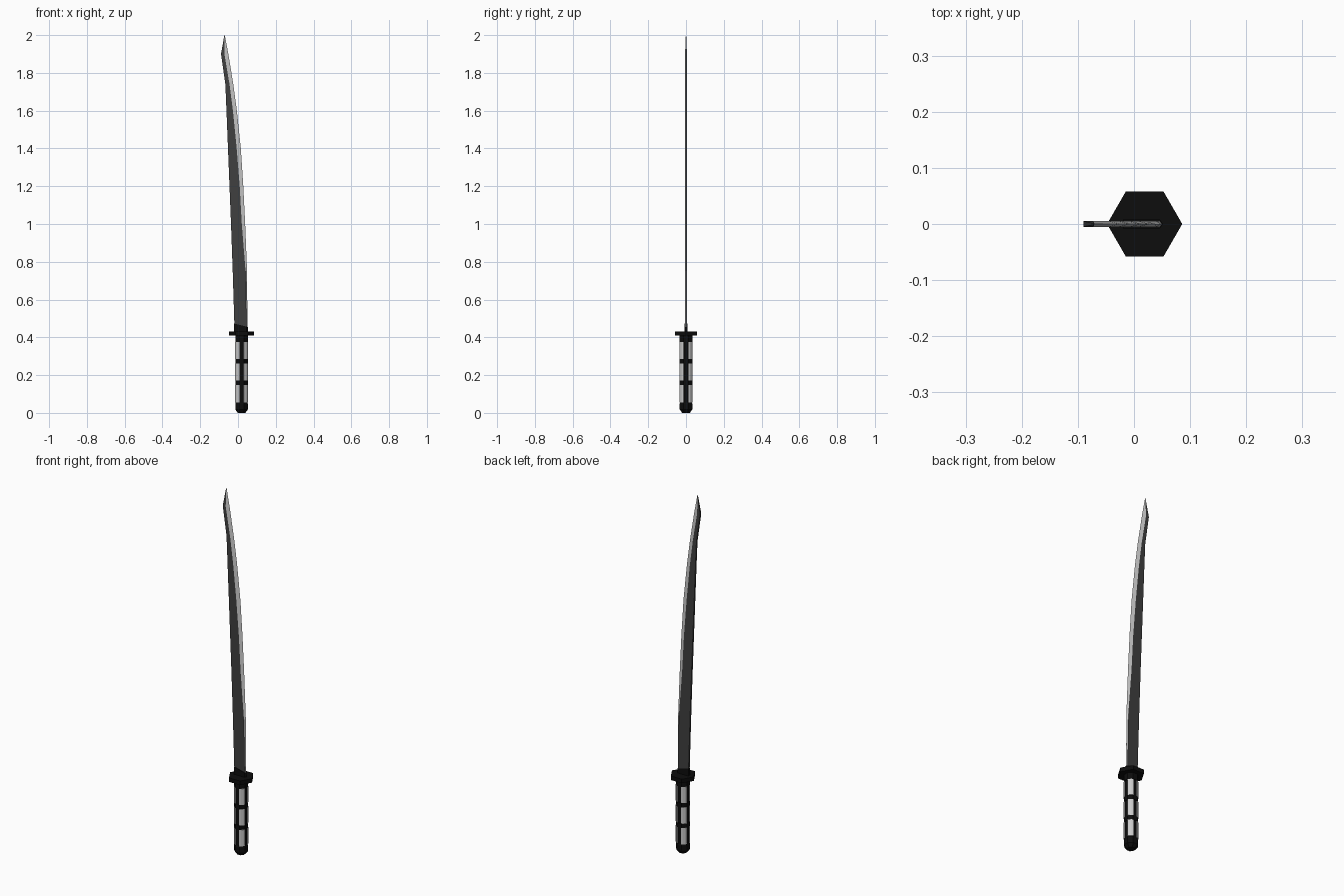
import bpy, bmesh, math

if "Cube" in bpy.data.objects:
    bpy.data.objects.remove(bpy.data.objects["Cube"])

CX = 0.019  # handle axis


def material(name, v):
    m = bpy.data.materials.new(name)
    m.diffuse_color = (v, v, v, 1)
    m.use_nodes = True
    m.node_tree.nodes["Principled BSDF"].inputs["Base Color"].default_value = m.diffuse_color
    return m


black = material("black", 0.004)
dark = material("dark steel", 0.05)
light = material("light grey", 0.6)


def build(name, verts, faces, mats, rule=None):
    me = bpy.data.meshes.new(name)
    me.from_pydata(verts, [], faces)
    bm = bmesh.new()
    bm.from_mesh(me)
    bmesh.ops.remove_doubles(bm, verts=bm.verts, dist=1e-5)
    bmesh.ops.recalc_face_normals(bm, faces=bm.faces)
    bm.to_mesh(me)
    bm.free()
    for m in mats:
        me.materials.append(m)
    if rule:
        for p in me.polygons:
            p.material_index = rule(p)
    ob = bpy.data.objects.new(name, me)
    bpy.context.collection.objects.link(ob)
    return ob


def loft(name, rings, mats, rule=None):
    """Skin a list of equal-length closed rings and cap the ends."""
    n = len(rings[0])
    verts = [v for r in rings for v in r]
    faces = [(i * n + j, i * n + (j + 1) % n, (i + 1) * n + (j + 1) % n, (i + 1) * n + j)
             for i in range(len(rings) - 1) for j in range(n)]
    faces += [tuple(range(n)), tuple(range(len(verts) - n, len(verts)))]
    return build(name, verts, faces, mats, rule)


def ngon(r, z, n, turn=0.0):
    return [(CX + r * math.cos(turn + math.tau * k / n),
             r * math.sin(turn + math.tau * k / n), z) for k in range(n)]


def lathe(name, profile, n, turn=0.0):
    return loft(name, [ngon(r, z, n, turn) for r, z in profile], [black])


# Handle: pommel, core, rings, collar and hexagonal guard
A = math.pi / 8
lathe("pommel", [(0.022, 0), (0.036, 0.018), (0.036, 0.048), (0.033, 0.056)], 8, A)
lathe("handle_core", [(0.032, 0.05), (0.032, 0.38)], 8, A)
for i, z in enumerate((0.159, 0.273)):
    lathe(f"handle_ring_{i}", [(0.036, z - 0.012), (0.036, z + 0.012)], 8, A)
lathe("collar", [(0.036, 0.374), (0.036, 0.412)], 8, A)
lathe("guard", [(0.067, 0.41), (0.067, 0.432)], 6)

# Grip panels on the four diagonals, between the rings
for row, (z0, z1) in enumerate(((0.056, 0.147), (0.171, 0.261), (0.285, 0.374))):
    for q in range(4):
        angles = [math.radians(q * 90 + a) for a in (20, 36, 54, 70)]
        outline = [(0.036, a) for a in angles] + [(0.024, a) for a in angles[::-1]]
        loft(f"grip_panel_{row}_{q}",
             [[(CX + r * math.cos(a), r * math.sin(a), z) for r, a in outline] for z in (z0, z1)],
             [light])

# Blade: height, spine x, ridge x, cutting edge x
T = 0.005
stations = [(0.43, -0.018, 0.046, 0.050), (0.75, -0.028, 0.040, 0.048),
            (1.00, -0.037, 0.020, 0.038), (1.20, -0.045, 0.009, 0.028),
            (1.40, -0.053, -0.007, 0.015), (1.60, -0.061, -0.027, -0.006),
            (1.74, -0.067, -0.045, -0.025), (1.90, -0.090, -0.072, -0.051),
            (2.00, -0.072, -0.071, -0.070)]
rings = []
for z, s, r, e in stations:
    t = T if z < 1.95 else 0.001
    rings.append([(s, -t, z), (r, -t, z), (e, 0, z), (r, t, z), (s, t, z)])
loft("blade", rings, [dark, light], lambda p: 1 if p.normal.x > 0.1 and abs(p.normal.y) > 0.05 else 0)

# Blade collar with a slanted top
outline = [(-0.020, -0.008), (0.046, -0.008), (0.052, 0), (0.046, 0.008), (-0.020, 0.008)]
loft("blade_collar", [[(x, y, 0.43) for x, y in outline],
                      [(x, y, 0.473 - 0.25 * (x + 0.02)) for x, y in outline]], [black])
